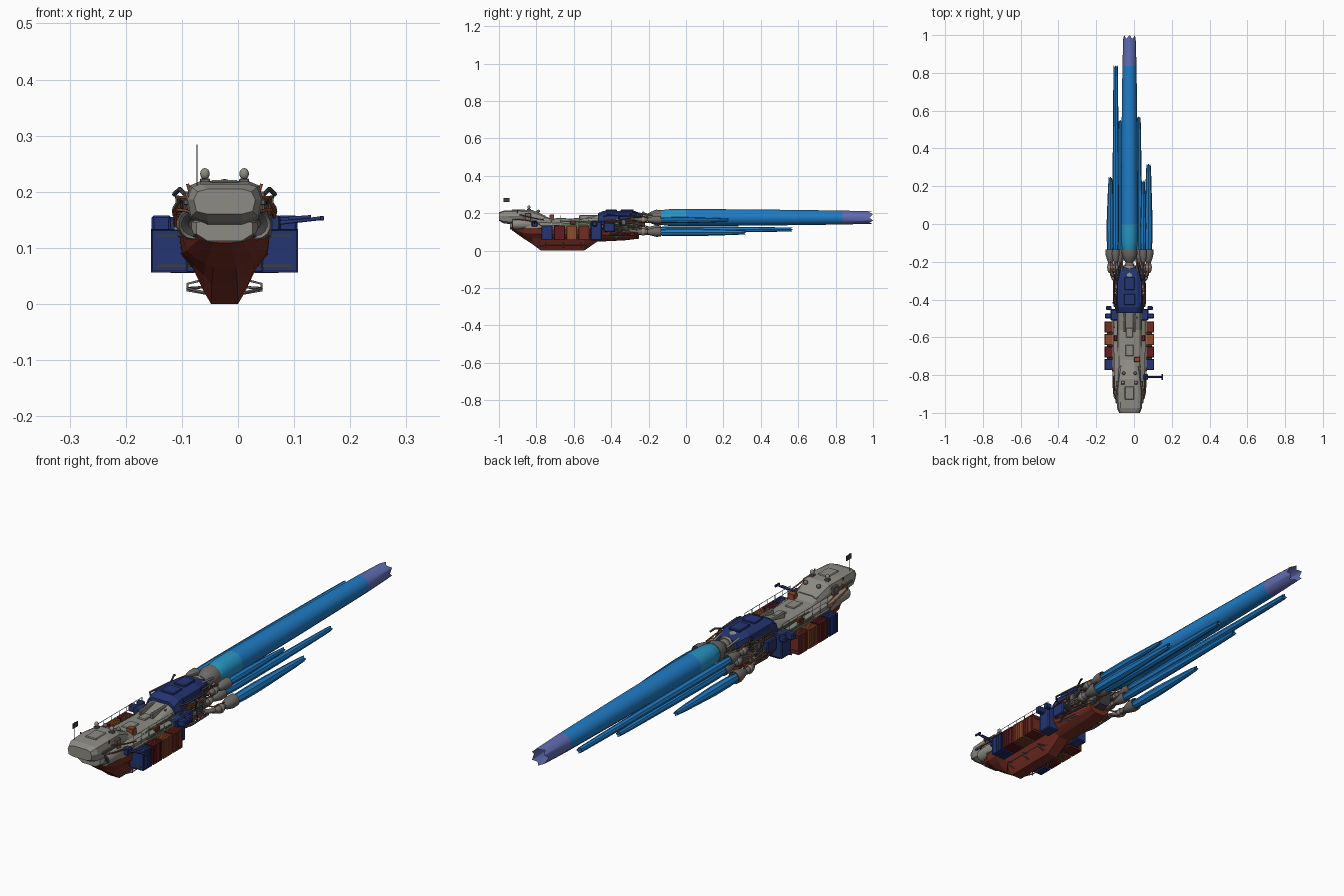
import bpy, bmesh, math, random
from mathutils import Vector
random.seed(4)
CX = -0.024   # hull centre line (a crane on one side shifts the bounds)

def mat(name, r, g, b):
    m = bpy.data.materials.new(name)
    m.diffuse_color = (r, g, b, 1)
    return m
GREY = mat("warm_grey", .27, .26, .23)
LIGHT = mat("light_grey", .55, .55, .53)
DARK = mat("dark_metal", .05, .047, .045)
STEEL = mat("steel", .15, .14, .13)
RED = mat("hull_red", .17, .025, .016)
BLUE = mat("navy", .018, .035, .17)
RUST = mat("rust", .28, .07, .025)
MAROON = mat("maroon", .13, .012, .016)
GREEN = mat("deck_green", .06, .14, .03)
FLAME = mat("flame", .014, .2, .56)
CORE = mat("flame_core", .02, .3, .55)
TIP = mat("flame_tip", .12, .15, .45)

def finish(name, bm, mats, angle=30):
    bmesh.ops.recalc_face_normals(bm, faces=bm.faces)
    me = bpy.data.meshes.new(name)
    bm.to_mesh(me); bm.free()
    for m in (mats if isinstance(mats, list) else [mats]):
        me.materials.append(m)
    if angle:
        me.polygons.foreach_set("use_smooth", [True] * len(me.polygons))
        me.set_sharp_from_angle(angle=math.radians(angle))
    ob = bpy.data.objects.new(name, me)
    bpy.context.collection.objects.link(ob)
    return ob

def skin_rings(bm, rings, caps=(True, True), seg_mats=None):
    vs = [[bm.verts.new(p) for p in r] for r in rings]
    n = len(vs[0])
    for k, (a, b) in enumerate(zip(vs, vs[1:])):
        for i in range(n):
            f = bm.faces.new((a[i], a[(i+1) % n], b[(i+1) % n], b[i]))
            if seg_mats: f.material_index = seg_mats[k]
    if caps[0]: bm.faces.new(vs[0])
    if caps[1]: bm.faces.new(vs[-1])

def loft(name, sections, m):
    """sections: (y, half profile of (dx, z) from top to bottom), mirrored about CX"""
    bm = bmesh.new()
    skin_rings(bm, [[(CX+d, y, z) for d, z in h] + [(CX-d, y, z) for d, z in h[::-1]]
                    for y, h in sections])
    return finish(name, bm, m, 0)

def lathe(name, x, z, prof, m, n=16, caps=(True, True), seg_mats=None, jag=0):
    """surface of revolution around a lengthwise axis, prof: (y, r)"""
    bm = bmesh.new()
    rings = [[(x + r*math.sin(2*math.pi*i/n), y, z + r*math.cos(2*math.pi*i/n))
              for i in range(n)] for y, r in prof]
    if jag:
        rings[-1] = [(a, b - jag*(i % 2), c) for i, (a, b, c) in enumerate(rings[-1])]
    skin_rings(bm, rings, caps, seg_mats)
    return finish(name, bm, m)

def boxes(name, items, m, bevel=0, inset=0):
    """items: (x0, x1, y0, y1, z0, z1)"""
    bm = bmesh.new()
    for x0, x1, y0, y1, z0, z1 in items:
        for v in bmesh.ops.create_cube(bm, size=1)["verts"]:
            v.co = ((x0+x1)/2 + v.co.x*(x1-x0), (y0+y1)/2 + v.co.y*(y1-y0), (z0+z1)/2 + v.co.z*(z1-z0))
    if bevel:
        bmesh.ops.bevel(bm, geom=bm.edges[:], offset=bevel, segments=1, affect='EDGES')
    if inset:
        bmesh.ops.recalc_face_normals(bm, faces=bm.faces)
        bmesh.ops.inset_individual(bm, faces=bm.faces[:], thickness=inset, depth=-inset*.7)
    return finish(name, bm, m, 0)

def both(d0, d1, *r):   # the same box on both sides
    return [(CX+d0, CX+d1, *r), (CX-d1, CX-d0, *r)]

def pipes(name, paths, r, m):
    cu = bpy.data.curves.new(name, 'CURVE')
    cu.dimensions = '3D'; cu.bevel_depth = r; cu.bevel_resolution = 1; cu.use_fill_caps = True
    for p in paths:
        s = cu.splines.new('POLY'); s.points.add(len(p)-1)
        for q, c in zip(s.points, p): q.co = (*c, 1)
    cu.materials.append(m)
    bpy.context.collection.objects.link(bpy.data.objects.new(name, cu))

def sym(paths):         # paths in (dx, y, z), mirrored
    return [[(CX+s*d, y, z) for d, y, z in p] for p in paths for s in (1, -1)]

def ball(name, c, r, m, stretch=1):
    bm = bmesh.new()
    bmesh.ops.create_uvsphere(bm, u_segments=12, v_segments=8, radius=r)
    for v in bm.verts: v.co = Vector((v.co.x, v.co.y, v.co.z*stretch)) + Vector(c)
    finish(name, bm, m, 50)

# red lower hull with deep keel
loft("lower_hull", [
    (-.93, [(.05, .12), (.045, .116), (.035, .112), (.02, .11), (.012, .109)]),
    (-.87, [(.075, .12), (.068, .095), (.05, .08), (.034, .072), (.02, .066)]),
    (-.82, [(.08, .12), (.075, .09), (.055, .07), (.037, .052), (.023, .034)]),
    (-.775, [(.08, .12), (.077, .088), (.056, .063), (.037, .022), (.024, 0)]),
    (-.545, [(.08, .12), (.077, .088), (.056, .063), (.037, .022), (.024, 0)]),
    (-.475, [(.075, .12), (.072, .085), (.054, .066), (.037, .054), (.024, .048)]),
    (-.33, [(.06, .1), (.058, .08), (.048, .068), (.032, .06), (.022, .055)]),
    (-.25, [(.05, .095), (.048, .085), (.04, .075), (.028, .068), (.02, .064)])], RED)
# keel skids
pipes("keel_skids", sym([[(.035, -.79, .02), (.066, -.75, .028), (.066, -.56, .028), (.035, -.53, .03)]] +
      [[(.03, y, .045), (.066, y, .036), (.066, y, .024), (.03, y, .018)] for y in (-.75, -.655, -.56)]), .0025, STEEL)
# grey bow collar
loft("bow_collar", [
    (-.94, [(.03, .15), (.05, .145), (.05, .125), (.03, .112)]),
    (-.87, [(.05, .16), (.078, .15), (.08, .122), (.06, .112)]),
    (-.76, [(.06, .165), (.082, .15), (.083, .12), (.06, .112)]),
    (-.47, [(.055, .15), (.08, .14), (.08, .118), (.06, .112)])], GREY)
# bridge head
loft("bridge_head", [
    (-1, [(.03, .205), (.048, .2), (.055, .186), (.05, .165), (.03, .16)]),
    (-.975, [(.042, .214), (.058, .208), (.066, .186), (.06, .156), (.03, .146)]),
    (-.89, [(.045, .218), (.062, .211), (.07, .18), (.062, .15), (.03, .135)]),
    (-.82, [(.04, .217), (.055, .206), (.06, .18), (.056, .15), (.03, .13)]),
    (-.75, [(.03, .186), (.045, .178), (.056, .165), (.055, .15), (.03, .13)])], GREY)
boxes("bridge_window", [(CX-.042, CX-.014, -1, -.97, .186, .196), (CX-.012, CX+.012, -1, -.97, .186, .196),
                        (CX+.014, CX+.042, -1, -.97, .186, .196)], LIGHT)
boxes("bridge_vents", both(.062, .073, -.95, -.87, .176, .186) + both(.06, .072, -.86, -.83, .16, .2), STEEL, .002)
boxes("bridge_roof_hatch", [(CX-.025, CX+.025, -.93, -.86, .214, .221)], GREY, .003)
# roof domes, side lamps and bow thruster pods
for s in (-1, 1):
    ball("sensor_dome", (CX+s*.035, -.84, .232), .0085, GREY, 1.2)
    boxes("dome_base", [(CX+s*.035-.009, CX+s*.035+.009, -.85, -.83, .205, .224)], STEEL, .002)
    ball("rear_dome", (CX+s*.03, -.79, .21), .009, STEEL)
    lathe("bow_pod", CX+s*.056, .142, [(-.89, .012), (-.9, .018), (-.925, .026), (-.915, .028), (-.86, .03), (-.8, .018)], GREY, 14)
    lathe("bow_pod_dish", CX+s*.056, .142, [(-.918, .008), (-.928, .017), (-.93, .021), (-.9, .02)], DARK, 14)
pipes("bow_pipes", sym([[(.06, -.93, .165), (.083, -.9, .168), (.088, -.84, .16), (.088, -.78, .14)],
      [(.05, -.9, .19), (.078, -.88, .19), (.085, -.82, .175), (.09, -.76, .165)],
      [(.062, -.9, .2), (.066, -.9, .214)]]), .003, RUST)
# antenna with flag
pipes("antenna", [[(-.073, -.965, .2), (-.073, -.965, .284)]], .0012, DARK)
boxes("flag", [(-.074, -.072, -.975, -.943, .26, .281)], DARK)
# cargo spine and decks
loft("cargo_spine", [
    (-.8, [(.03, .2), (.05, .185), (.06, .16), (.062, .13)]),
    (-.72, [(.03, .172), (.05, .168), (.062, .158), (.064, .13)]),
    (-.56, [(.03, .168), (.05, .164), (.062, .155), (.064, .13)]),
    (-.44, [(.035, .195), (.05, .185), (.062, .165), (.064, .13)])], GREY)
boxes("spine_panels", [(CX-.022, CX+.022, -.7, -.64, .168, .175), (CX-.018, CX+.018, -.6, -.55, .165, .174)] +
      both(.02, .032, -.57, -.46, .165, .19), GREY, .003)
boxes("side_decks", both(.06, .09, -.78, -.46, .132, .137), GREY)
boxes("green_walkways", both(.064, .086, -.68, -.46, .137, .141) + both(.061, .066, -.68, -.46, .14, .158), GREEN)
boxes("deck_crate", [(.0, .03, -.73, -.705, .158, .192)], RUST, .002)
boxes("deck_locker", both(.066, .082, -.62, -.59, .14, .16), RED, .002)
ys = [-.77 + .05*i for i in range(7)]
pipes("handrails", sym([[(.086, y, .135), (.086, y, .188)] for y in ys] +
      [[(.086, -.77, z), (.086, -.47, z)] for z in (.17, .188)]), .0012, LIGHT)
# cargo containers
for i, m in enumerate((BLUE, MAROON, RUST, RED)):
    y = -.772 + .066*i
    boxes("container", both(.066, .131, y, y+.058, .056, .134), m, 0, .004)
    boxes("container_ribs", [b for k in range(4) for b in
          both(.066, .13, y+.009+.012*k, y+.013+.012*k, .0575, .1325)], m)
boxes("container_rack", both(.06, .12, -.77, -.515, .066, .07) + both(.06, .12, -.77, -.515, .12, .124), DARK)
# one-sided crane
boxes("crane_base", [(.05, .075, -.825, -.795, .13, .158)], BLUE, .003)
pipes("crane_arm", [[(.06, -.81, .143), (.15, -.81, .153)], [(.09, -.81, .152), (.13, -.81, .155)]], .004, BLUE)
boxes("crane_head", [(.146, .153, -.825, -.795, .149, .157)], BLUE, .001)
# navy stern armour
loft("stern_armour", [
    (-.47, [(.04, .2), (.06, .185), (.068, .165), (.066, .15)]),
    (-.44, [(.042, .213), (.062, .2), (.07, .17), (.066, .15)]),
    (-.3, [(.042, .213), (.06, .2), (.066, .175), (.062, .16)]),
    (-.23, [(.03, .2), (.045, .192), (.05, .175), (.046, .165)])], BLUE)
boxes("armour_plates", [(CX-.03, CX+.03, -.43, -.37, .21, .219), (CX-.026, CX+.026, -.35, -.28, .21, .22)] +
      both(.05, .066, -.42, -.3, .185, .203), BLUE, .003)
boxes("stern_bulkhead", both(.05, .1, -.51, -.45, .055, .155) + both(.06, .085, -.44, -.38, .1, .15), BLUE, .004)
boxes("side_pods", both(.095, .13, -.5, -.475, .13, .158) + both(.095, .124, -.455, -.435, .135, .158), BLUE, .004)
# engine room core with lumpy machinery and conduits
loft("engine_core", [
    (-.5, [(.04, .18), (.06, .16), (.06, .09), (.035, .065)]),
    (-.3, [(.035, .19), (.052, .165), (.05, .1), (.03, .075)]),
    (-.22, [(.025, .19), (.035, .17), (.035, .12), (.02, .095)])], DARK)
R = random.uniform
mach, con = [], []
for i in range(26):
    d, y, z, w = R(.03, .064), R(-.46, -.24), R(.085, .165), R(.012, .022)
    mach += both(d, d+w, y, y+R(.015, .045), z, z+R(.012, .03))
    y0, z0, d0 = R(-.46, -.36), R(.08, .18), R(.05, .08)
    con.append([(.04, y0, z0), (d0, y0+.01, z0+R(-.01, .01)), (d0, y0+.08, z0+R(-.02, .02)), (.035, y0+.11, z0)])
boxes("machinery_blocks", mach[:26], DARK, .002)
boxes("machinery_lockers", mach[26:], STEEL, .002)
pipes("conduits", sym(con[:14]), .0035, STEEL)
pipes("copper_conduits", sym(con[14:]), .0028, RUST)
pipes("stern_frame", sym([[(.055, -.45, .18), (.085, -.42, .19), (.082, -.3, .185), (.055, -.22, .17)],
      [(.06, -.43, .08), (.08, -.38, .085), (.07, -.26, .08)], [(.082, -.36, .187), (.075, -.34, .085)],
      [(.07, -.3, .195), (.08, -.27, .205), (.09, -.25, .195)]]), .004, DARK)

# engines: offset from centre, height, nozzle radius, flame base and tip radius, flame end
engines = [("main", 0, .177, .042, .046, .033, 1.0),
           ("outer_left", -.101, .1, .026, .02, .009, .25), ("outer_right", .101, .1, .026, .021, .011, .32),
           ("upper_left", -.073, .165, .021, .017, .011, .84), ("upper_right", .073, .165, .021, .016, .008, .23),
           ("lower_left", -.049, .115, .021, .017, .01, .55), ("lower_right", .049, .115, .021, .017, .01, .57)]
for nm, d, z, rn, r0, r1, end in engines:
    x, big = CX+d, nm == "main"
    lathe(nm + "_nozzle", x, z, [(-.26, rn*.35), (-.245, rn*.6), (-.215, rn*.6), (-.205, rn*.45), (-.19, rn*.7),
          (-.16, rn), (-.135, rn*.97), (-.135, rn*.85), (-.18, rn*.5)], STEEL)
    lathe(nm + "_ring", x, z, [(-.236, rn*.68), (-.232, rn*.74), (-.226, rn*.74), (-.222, rn*.68)], GREY)
    L = end + .16
    lathe(nm + "_flame", x, z - (.0 if big else .002),
          [(-.17, r0*.5), (-.14, r0*.84), (-.09, r0*.97), (0, r0), (-.16+L*.5, r0*.93),
           (-.16+L*.86, (r0+2*r1)/3), (end, r1)], [FLAME, CORE, TIP], 12 if big else 8,
          (True, False), [0, 1 if big else 0, 1 if big else 0, 0, 0, 2 if big else 0], .02 if big else .008)
    # thrust struts and fuel lines
    if not big:
        s = 1 if d > 0 else -1
        pipes(nm + "_mount", [[(CX+s*.03, -.34, z+.02), (CX+d*.85, -.29, z+.006), (x, -.24, z)]], rn*.36, STEEL)
        pipes(nm + "_fuel_lines", [[(CX+s*.035, -.3, z+.03), (x, -.27, z+.022), (x, -.2, z+.014)],
              [(CX+s*.03, -.28, z), (x-s*.012, -.25, z-.014), (x-s*.008, -.18, z-.014)]], .003, RUST)
lathe("main_engine_body", CX, .177, [(-.34, .02), (-.32, .033), (-.27, .034), (-.25, .025)], GREY)
pipes("main_engine_lines", sym([[(.02, -.3, .2), (.04, -.25, .2), (.036, -.18, .19)],
      [(.03, -.3, .15), (.045, -.24, .16), (.036, -.17, .165)]]), .004, GREY)
